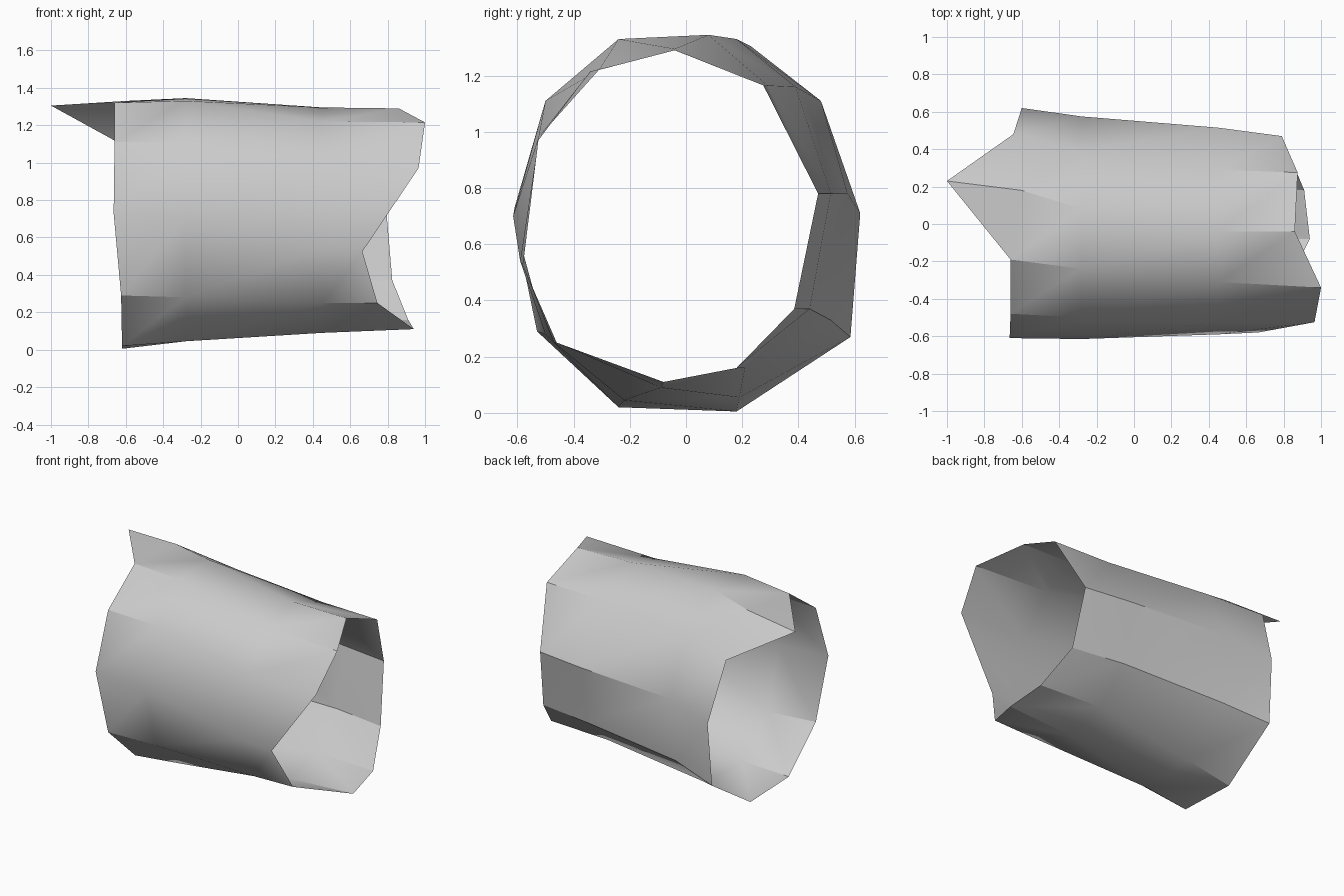
import bpy
import bmesh
import math

default_cube = bpy.data.objects.get("Cube")
if default_cube:
    bpy.data.objects.remove(default_cube, do_unlink=True)


def make_material(name, colour):
    material = bpy.data.materials.new(name)
    material.use_nodes = True
    material.diffuse_color = colour
    shader = next(n for n in material.node_tree.nodes if n.type == "BSDF_PRINCIPLED")
    shader.inputs["Base Color"].default_value = colour
    shader.inputs["Roughness"].default_value = 0.8
    return material


# Cross-sections (y, z), clockwise from the crown seen from +x
wide_end = [(.18, 1.33), (.48, 1.11), (.62, .71), (.585, .27), (.18, .005),
            (-.24, .02), (-.53, .29), (-.61, .73), (-.48, 1.11), (-.19, 1.32)]
wide_waist = [(.08, 1.345), (.39, 1.16), (.575, .78), (.515, .33), (.19, .055),
              (-.22, .045), (-.5, .28), (-.615, .7), (-.5, 1.11), (-.24, 1.33)]
narrow_waist = [(-.04, 1.295), (.29, 1.165), (.515, .78), (.44, .37), (.21, .16),
                (-.09, .09), (-.47, .25), (-.59, .54), (-.525, .98), (-.31, 1.22)]
narrow_end = [(-.04, 1.29), (.275, 1.165), (.47, .78), (.385, .37), (.18, .16),
              (-.08, .11), (-.46, .25), (-.58, .525), (-.525, .97), (-.34, 1.215)]

# Ragged x positions of the two broken rims
wide_rim = [-.6, -.645, -.6, -.61, -.62, -.62, -.625, -.665, -.66, -.66]
narrow_rim = [.86, .875, .79, .825, .91, .94, .745, .665, .965, 1]
count = len(wide_end)


def add_ring(mesh, profile, x_positions):
    return [mesh.verts.new((x, y, z)) for x, (y, z) in zip(x_positions, profile)]


def bridge(mesh, first, second):
    """Join two rings with triangles, splitting every panel the same way."""
    for i in range(count):
        j = (i + 1) % count
        mesh.faces.new((first[i], second[j], second[i]))
        mesh.faces.new((first[i], first[j], second[j]))


# Hollow open tube
bm = bmesh.new()
rings = [
    add_ring(bm, wide_end, wide_rim),
    add_ring(bm, wide_waist, [-.28] * count),
    add_ring(bm, narrow_waist, [.45] * count),
    add_ring(bm, narrow_end, narrow_rim),
]
for first, second in zip(rings, rings[1:]):
    bridge(bm, first, second)

# Pointed splinter at the crown of the wide rim
tip = bm.verts.new((-1, .23, 1.305))
crown, back_side, front_side = rings[0][0], rings[0][1], rings[0][-1]
bm.faces.new((tip, back_side, crown))
bm.faces.new((tip, crown, front_side))

bmesh.ops.recalc_face_normals(bm, faces=bm.faces[:])
# Keep the outer skin facing away from the axis
outward = sum(f.normal.y * f.calc_center_median().y for f in bm.faces)
if outward < 0:
    bmesh.ops.reverse_faces(bm, faces=bm.faces[:])

mesh = bpy.data.meshes.new("hollow_tube")
bm.to_mesh(mesh)
bm.free()
mesh.materials.append(make_material("light grey", (.6, .6, .6, 1)))
tube = bpy.data.objects.new("hollow_tube", mesh)
bpy.context.collection.objects.link(tube)

# Smooth skin with sharp creases
bpy.ops.object.select_all(action="DESELECT")
tube.select_set(True)
bpy.context.view_layer.objects.active = tube
bpy.ops.object.shade_smooth_by_angle(angle=math.radians(30))
